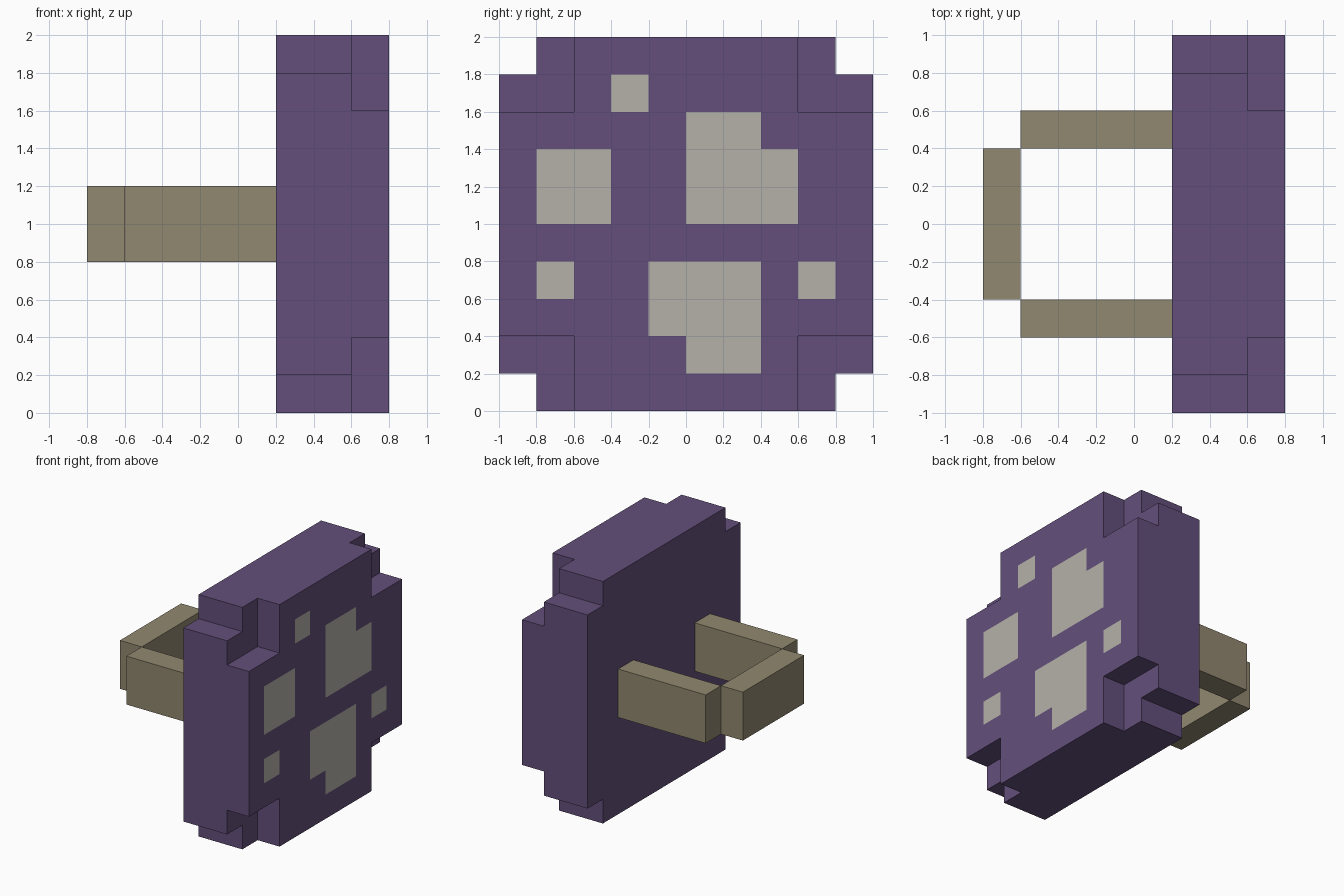
import bpy, bmesh, math
from mathutils import Vector

if "Cube" in bpy.data.objects:
    bpy.data.objects.remove(bpy.data.objects["Cube"])


def material(name, rgb):
    m = bpy.data.materials.new(name)
    m.diffuse_color = (*rgb, 1.0)
    m.use_nodes = True
    m.node_tree.nodes["Principled BSDF"].inputs["Base Color"].default_value = m.diffuse_color
    return m


purple = material("purple", (0.125, 0.078, 0.198))
pale = material("pale_grey", (0.462, 0.440, 0.402))
tan = material("tan", (0.283, 0.246, 0.162))


def make_object(name, bm, mats):
    mesh = bpy.data.meshes.new(name)
    bm.to_mesh(mesh)
    bm.free()
    for m in mats:
        mesh.materials.append(m)
    ob = bpy.data.objects.new(name, mesh)
    bpy.context.collection.objects.link(ob)
    return ob


def box(name, lo, hi, mat):
    lo, hi = Vector(lo), Vector(hi)
    bm = bmesh.new()
    bmesh.ops.create_cube(bm, size=1)
    for v in bm.verts:
        v.co = (lo + hi) / 2 + Vector(a * b for a, b in zip(v.co, hi - lo))
    return make_object(name, bm, [mat])


# Shield plate on a 0.2 grid: two back layers with small corner notches,
# one front layer with larger ones
U = 0.2


def filled(i, j, k):
    if not (0 <= i < 3 and 0 <= j < 10 and 0 <= k < 10):
        return False
    notch = 2 if i == 2 else 1
    return not (min(j, 9 - j) < notch and min(k, 9 - k) < notch)


# Pale spots on the front layer: (y0, y1, z0, z1) in grid cells
SPOTS = [(3, 4, 8, 9), (1, 3, 5, 7), (5, 7, 5, 8), (7, 8, 5, 7),
         (1, 2, 3, 4), (8, 9, 3, 4), (4, 7, 2, 4), (5, 7, 1, 2)]


def spotted(j, k):
    return any(a <= j < b and c <= k < d for a, b, c, d in SPOTS)


bm = bmesh.new()
for i in range(3):
    for j in range(10):
        for k in range(10):
            if not filled(i, j, k):
                continue
            for axis in range(3):
                for side in (0, 1):
                    n = [i, j, k]
                    n[axis] += 2 * side - 1
                    if filled(*n):
                        continue
                    # Outer face of this cell, wound outward
                    corners = []
                    for a, b in ((0, 0), (1, 0), (1, 1), (0, 1)):
                        c = [i, j, k]
                        c[axis] += side
                        c[(axis + 1) % 3] += a
                        c[(axis + 2) % 3] += b
                        corners.append((0.2 + c[0] * U, -1 + c[1] * U, c[2] * U))
                    if side == 0:
                        corners.reverse()
                    f = bm.faces.new([bm.verts.new(p) for p in corners])
                    if axis == 0 and side == 1 and spotted(j, k):
                        f.material_index = 1
bmesh.ops.remove_doubles(bm, verts=bm.verts, dist=0.001)
bmesh.ops.dissolve_limit(bm, angle_limit=math.radians(1), verts=bm.verts,
                         edges=bm.edges, delimit={'MATERIAL'})
make_object("shield_plate", bm, [purple, pale])

# Handle: two side bars and a grip behind the plate
box("handle_bar_front", (-0.6, -0.6, 0.8), (0.2, -0.4, 1.2), tan)
box("handle_bar_back", (-0.6, 0.4, 0.8), (0.2, 0.6, 1.2), tan)
box("handle_grip", (-0.8, -0.4, 0.8), (-0.6, 0.4, 1.2), tan)
